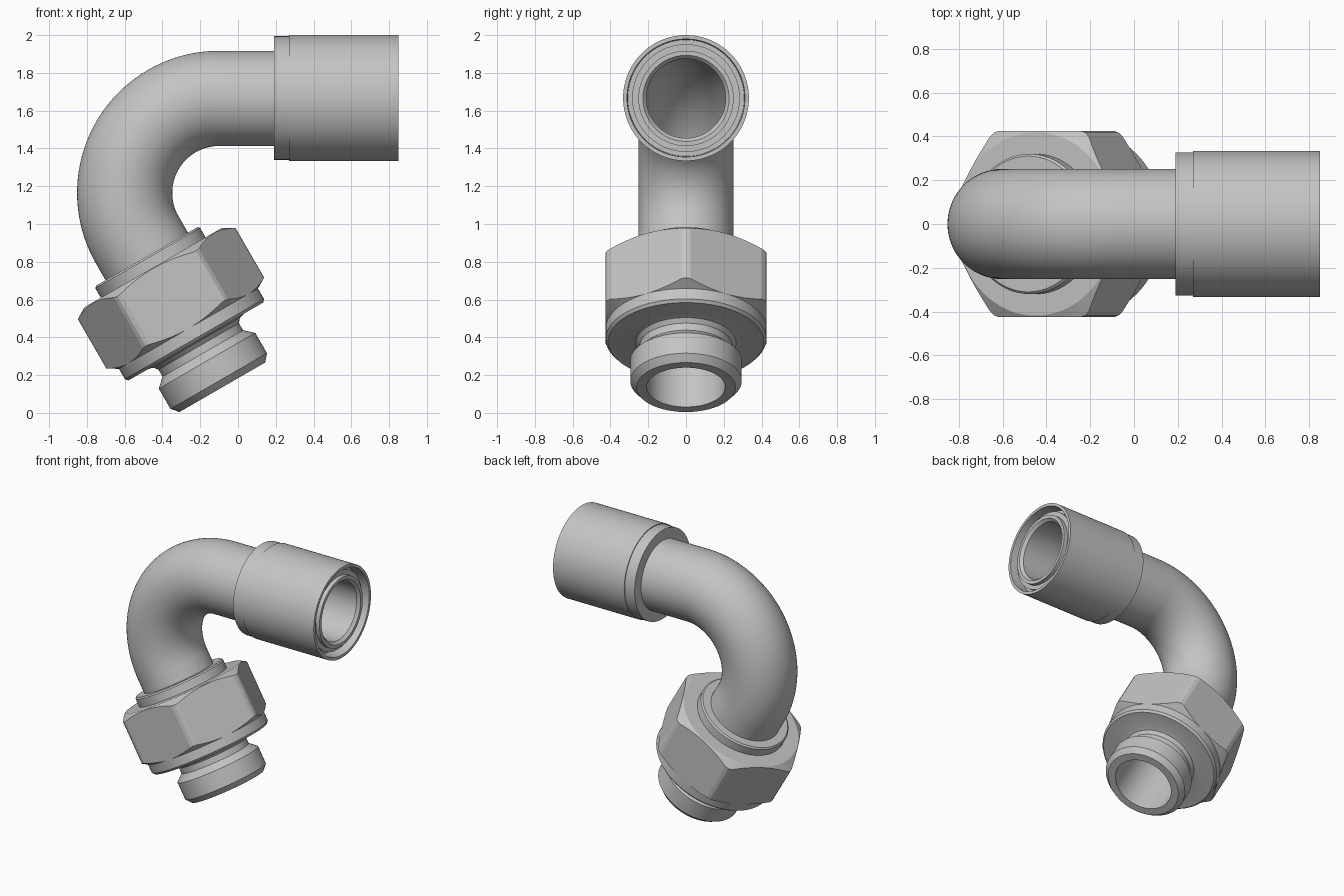
import bpy, bmesh
from math import sin, cos, pi, radians, tan
from mathutils import Vector

cube = bpy.data.objects.get("Cube")
if cube:
    bpy.data.objects.remove(cube, do_unlink=True)

steel = bpy.data.materials.new("grey steel")
steel.use_nodes = True
GREY = (0.55, 0.55, 0.55, 1)
steel.diffuse_color = GREY
steel.node_tree.nodes["Principled BSDF"].inputs["Base Color"].default_value = GREY

SEGS = 120
SIDE = Vector((0, 1, 0))
BEND = Vector((-0.10, 0, 1.165))      # centre of the pipe bend
BEND_R = 0.5


def ring(centre, axis, radius, lift=None):
    """Circle of points; radius and lift may vary with the angle."""
    u = SIDE.cross(axis).normalized()
    pts = []
    for i in range(SEGS):
        a = 2 * pi * i / SEGS
        r = radius(a) if callable(radius) else radius
        shift = axis * lift(r) if lift else Vector()
        pts.append(centre + shift + (u * cos(a) + SIDE * sin(a)) * r)
    return pts


def skin(name, rings):
    """Join the rings into one closed loop of surface."""
    bm = bmesh.new()
    loops = [[bm.verts.new(p) for p in r] for r in rings]
    for a, b in zip(loops, loops[1:] + loops[:1]):
        for i in range(SEGS):
            j = (i + 1) % SEGS
            bm.faces.new((a[i], a[j], b[j], b[i]))
    bmesh.ops.recalc_face_normals(bm, faces=bm.faces)
    mesh = bpy.data.meshes.new(name)
    bm.to_mesh(mesh)
    bm.free()
    mesh.materials.append(steel)
    obj = bpy.data.objects.new(name, mesh)
    bpy.context.collection.objects.link(obj)
    bpy.ops.object.select_all(action='DESELECT')
    obj.select_set(True)
    bpy.context.view_layer.objects.active = obj
    bpy.ops.object.shade_smooth_by_angle(angle=radians(15))
    return obj


def lathe(name, origin, axis, profile):
    return skin(name, [ring(origin + axis * t, axis, r) for r, t in profile])


# Pipe centre line: straight, 120 degree bend, short straight
LEFT = Vector((-1, 0, 0))
path = [(Vector((0.84, 0, 1.665)), LEFT)]
for k in range(41):
    a = radians(90 + 3 * k)
    out = Vector((cos(a), 0, sin(a)))
    path.append((BEND + out * BEND_R, Vector((-sin(a), 0, cos(a)))))
END, DOWN = path[-1]
path.append((END + DOWN * 0.13, DOWN))

mouth, start = path[0], path[0][0] - LEFT * -0.02
outer = [ring(p, d, 0.252) for p, d in path]
inner = [ring(p, d, 0.21) for p, d in reversed(path)]
lip = [ring(start, LEFT, 0.21), ring(mouth[0], LEFT, 0.228)]
skin("bent_pipe", outer + inner[:-1] + lip)

# Collar on the upper pipe end, with a recessed mouth
lathe("collar", Vector((0, 0, 1.667)), Vector((1, 0, 0)), [
    (0.24, 0.19), (0.327, 0.19), (0.327, 0.27), (0.333, 0.27), (0.333, 0.85),
    (0.312, 0.85), (0.308, 0.76), (0.285, 0.76), (0.285, 0.81), (0.24, 0.81)])

# Lower fitting: shoulder ring, flange, neck and plain spigot with a bore
lathe("spigot_body", END, DOWN, [
    (0.21, 0.12), (0.245, 0.10), (0.31, 0.10), (0.32, 0.11), (0.32, 0.20),
    (0.40, 0.20), (0.40, 0.53), (0.425, 0.53), (0.425, 0.605), (0.412, 0.62),
    (0.295, 0.62), (0.265, 0.627), (0.246, 0.65), (0.246, 0.693),
    (0.295, 0.738), (0.295, 0.862), (0.262, 0.90), (0.208, 0.90)])

# Hexagonal nut with rounded corners and conical chamfers
FLAT = 0.425


def hex_radius(a):
    off = (a + pi / 6) % (pi / 3) - pi / 6      # angle from the nearest corner
    return min(FLAT / cos(pi / 6 - abs(off)), 0.482)


def chamfer(r):
    return (r - FLAT) * tan(pi / 6)


top, bottom = END + DOWN * 0.168, END + DOWN * 0.545
skin("hex_nut", [
    ring(top, DOWN, 0.31), ring(top, DOWN, FLAT - 0.006),
    ring(top, DOWN, hex_radius, lambda r: chamfer(r) + 0.004),
    ring(bottom, DOWN, hex_radius, lambda r: -chamfer(r) - 0.004),
    ring(bottom, DOWN, FLAT - 0.006), ring(bottom, DOWN, 0.31)])
